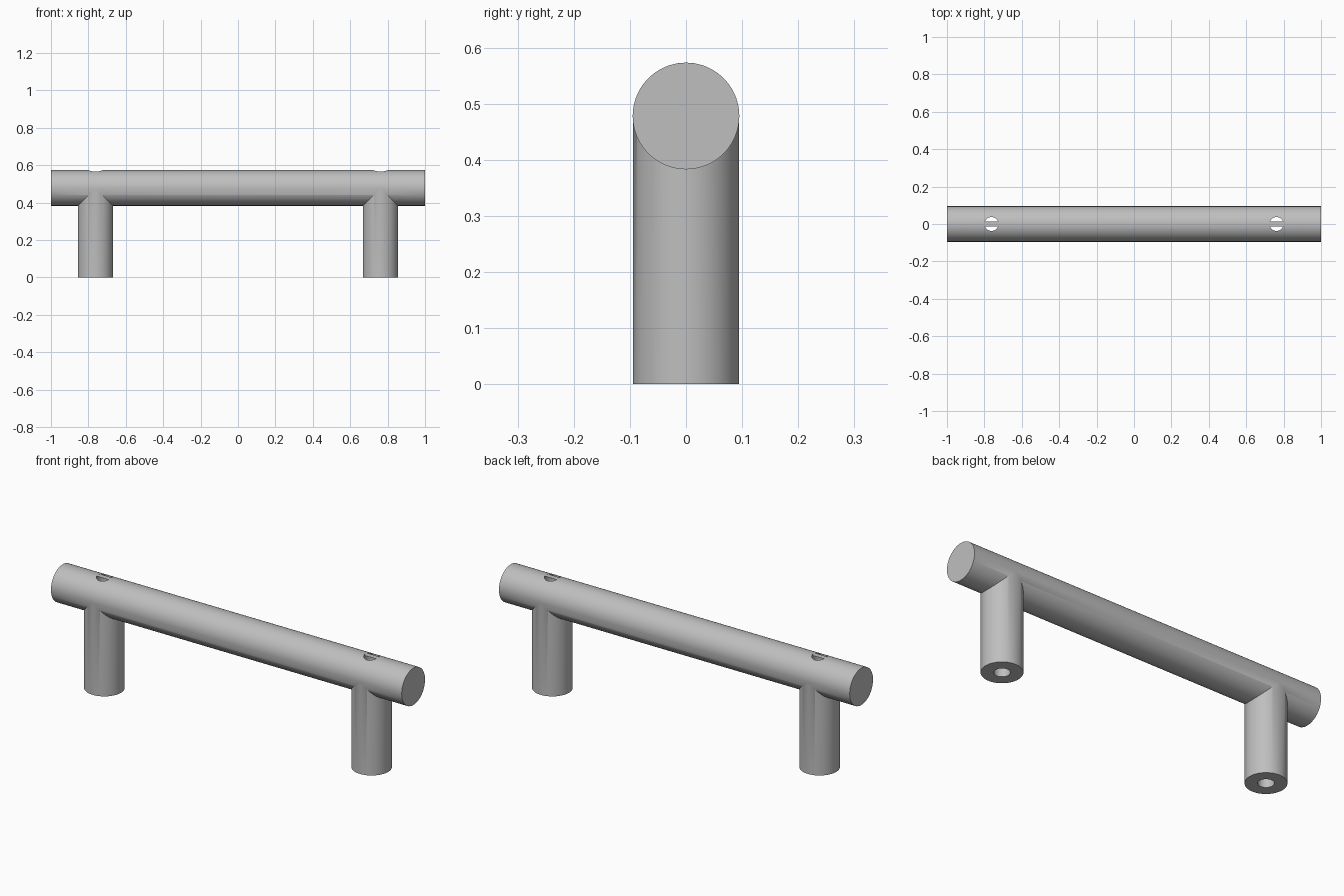
import bpy
import math

default = bpy.data.objects.get("Cube")
if default:
    bpy.data.objects.remove(default, do_unlink=True)

RADIUS = 0.095
BAR_Z = 0.478
POST_X = 0.762
BORE = 0.037

steel = bpy.data.materials.new("brushed_grey")
steel.use_nodes = True
colour = (0.52, 0.52, 0.52, 1)
steel.diffuse_color = colour
steel.node_tree.nodes["Principled BSDF"].inputs["Base Color"].default_value = colour


def cylinder(name, radius, depth, location, rotation=(0, 0, 0), sides=96):
    bpy.ops.mesh.primitive_cylinder_add(vertices=sides, radius=radius, depth=depth,
                                        location=location, rotation=rotation)
    obj = bpy.context.object
    obj.name = name
    obj.data.materials.append(steel)
    return obj


def combine(target, other, operation):
    """Apply a boolean and discard the helper."""
    bpy.ops.object.select_all(action="DESELECT")
    bpy.context.view_layer.objects.active = target
    target.select_set(True)
    mod = target.modifiers.new(operation, "BOOLEAN")
    mod.operation = operation
    mod.solver = "EXACT"
    mod.object = other
    bpy.ops.object.modifier_apply(modifier=mod.name)
    bpy.data.objects.remove(other, do_unlink=True)


# Horizontal grip bar
handle = cylinder("handle", RADIUS, 2, (0, 0, BAR_Z), (0, math.pi / 2, 0))

# Two posts joined to the bar, each with a screw bore right through
for side in (-1, 1):
    x = side * POST_X
    post = cylinder("post", RADIUS - 0.0003, BAR_Z, (x, 0, BAR_Z / 2))
    combine(handle, post, "UNION")
    bore = cylinder("bore", BORE, 2, (x, 0, BAR_Z), sides=48)
    bore.hide_render = True
    combine(handle, bore, "DIFFERENCE")

bpy.ops.object.select_all(action="DESELECT")
bpy.context.view_layer.objects.active = handle
handle.select_set(True)
bpy.ops.object.shade_smooth_by_angle(angle=math.radians(30))

# Thin strip of skin bridging each bore at the top of the bar
for side, label in ((-1, "right"), (1, "left")):
    bpy.ops.mesh.primitive_cube_add(size=1, location=(side * POST_X, 0, BAR_Z + RADIUS - 0.0015))
    strip = bpy.context.object
    strip.name = label + "_bore_strip"
    strip.scale = (2 * BORE, 0.028, 0.001)
    strip.data.materials.append(steel)
